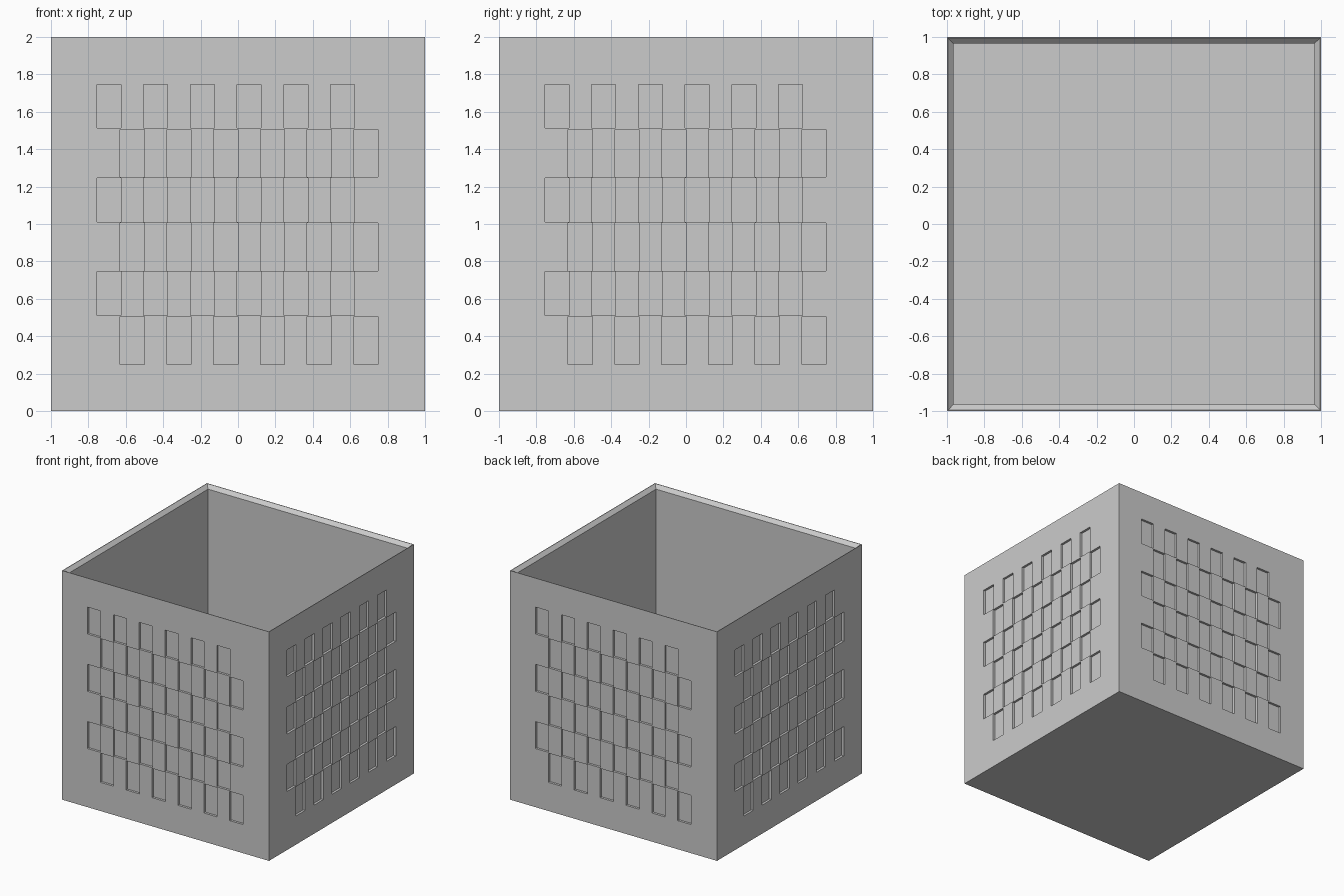
import bpy, bmesh, math
from mathutils import Matrix, Vector

if "Cube" in bpy.data.objects:
    bpy.data.objects.remove(bpy.data.objects["Cube"])


def make_object(name, bm):
    bmesh.ops.recalc_face_normals(bm, faces=bm.faces)
    mesh = bpy.data.meshes.new(name)
    bm.to_mesh(mesh)
    bm.free()
    obj = bpy.data.objects.new(name, mesh)
    bpy.context.collection.objects.link(obj)
    return obj


# Open box: square rings (half width, height) from the base, over the chamfered rim, to the floor
profile = [(1, 0), (1, 2), (0.995, 2), (0.965, 1.97), (0.965, 0.035)]
corners = [(-1, -1), (1, -1), (1, 1), (-1, 1)]
bm = bmesh.new()
rings = [[bm.verts.new((x * r, y * r, z)) for x, y in corners] for r, z in profile]
for a, b in zip(rings, rings[1:]):
    for i in range(4):
        j = (i + 1) % 4
        bm.faces.new((a[i], a[j], b[j], b[i]))
bm.faces.new(rings[0])
bm.faces.new(rings[-1])
box = make_object("open_box", bm)

# Checkered pockets: staggered rows on the front, repeated on all four sides
DEPTH = 0.02
bm = bmesh.new()
for side in range(4):
    turn = Matrix.Rotation(side * math.pi / 2, 4, 'Z')
    for row in range(6):
        z0 = 0.25 * (row + 1)
        if row % 2 == 0:
            left, z1 = -0.63, z0 + 0.255
        else:
            left, z0, z1 = -0.755, z0 + 0.012, z0 + 0.247
        for col in range(6):
            x0 = left + 0.25 * col
            size = Vector((0.129, 2 * DEPTH, z1 - z0))
            place = Matrix.Translation((x0 + size.x / 2, -1, (z0 + z1) / 2))
            bmesh.ops.create_cube(bm, size=1, matrix=turn @ place @ Matrix.Diagonal(size).to_4x4())
cutter = make_object("pocket_cutter", bm)
cutter.hide_render = True

# Cut the pockets into the walls
mod = box.modifiers.new("pockets", 'BOOLEAN')
mod.operation = 'DIFFERENCE'
mod.solver = 'EXACT'
mod.object = cutter
bpy.context.view_layer.objects.active = box
bpy.ops.object.modifier_apply(modifier=mod.name)
bpy.data.objects.remove(cutter)
